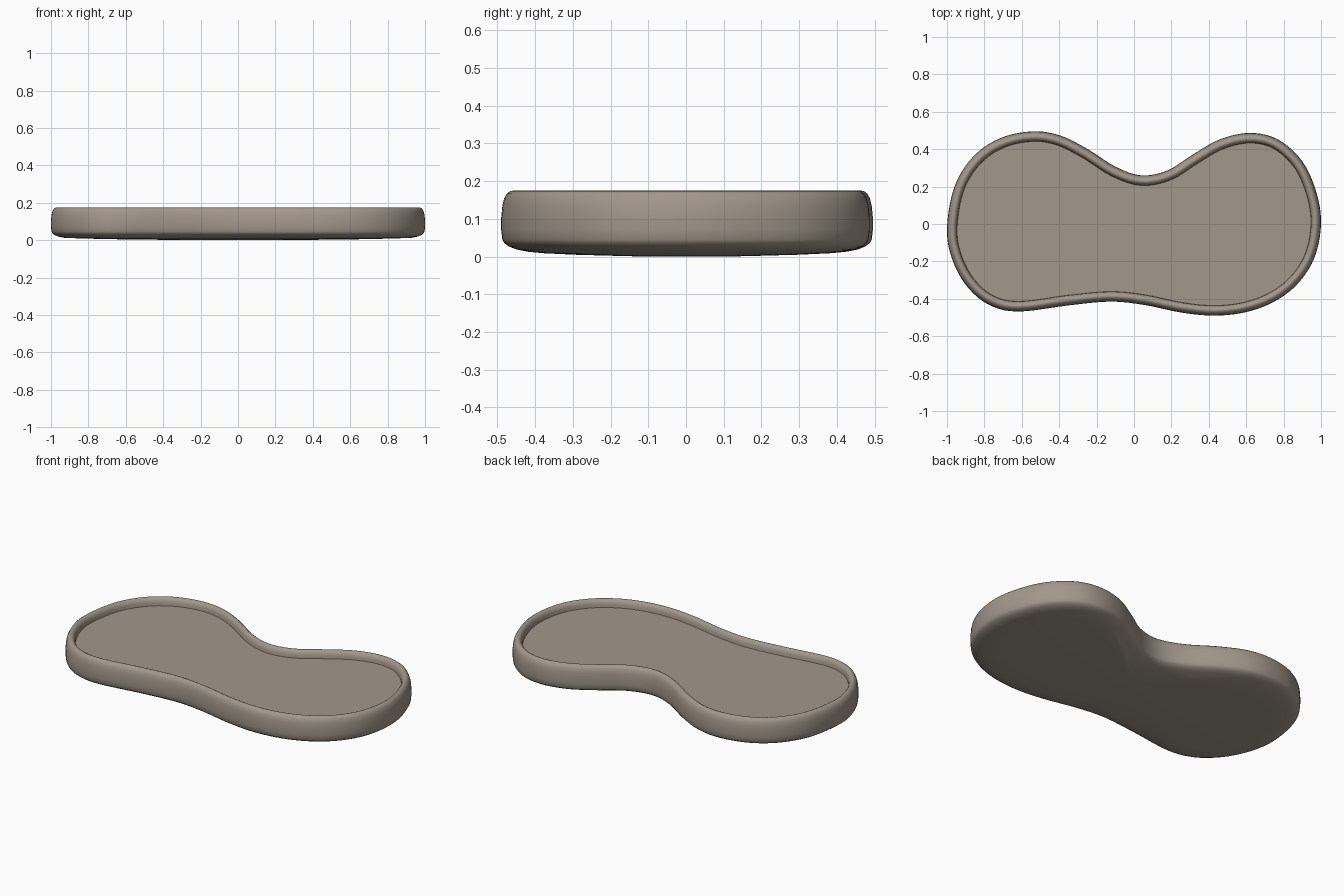
import bpy, bmesh, math
from mathutils import Vector

if "Cube" in bpy.data.objects:
    bpy.data.objects.remove(bpy.data.objects["Cube"])

# Outline of the tray, clockwise from the left end
outline = [(-1, -.02), (-.96, .2), (-.86, .36), (-.72, .457), (-.55, .495), (-.4, .475),
           (-.25, .402), (-.1, .307), (.04, .26), (.18, .287), (.32, .375), (.46, .453),
           (.62, .487), (.77, .452), (.9, .335), (.975, .17), (1, 0), (.965, -.18),
           (.875, -.32), (.75, -.415), (.6, -.471), (.43, -.49), (.25, -.473),
           (.05, -.432), (-.13, -.415), (-.35, -.435), (-.62, -.468), (-.78, -.43),
           (-.9, -.325), (-.975, -.18)]


def smooth_loop(points, steps):
    """Closed Catmull-Rom curve through the points."""
    p = [Vector(q) for q in points]
    n, out = len(p), []
    for i in range(n):
        a, b, c, d = p[i - 1], p[i], p[(i + 1) % n], p[(i + 2) % n]
        for s in range(steps):
            t = s / steps
            out.append(.5 * (2 * b + (c - a) * t + (2 * a - 5 * b + 4 * c - d) * t * t
                             + (3 * b - a - 3 * c + d) * t ** 3))
    return out


loop = smooth_loop(outline, 5)
count = len(loop)
normals = []
for i in range(count):
    t = (loop[(i + 2) % count] - loop[i - 2]).normalized()
    normals.append(Vector((t.y, -t.x)))   # points inward on a clockwise loop

# Cross-section rows: inset, scale about the middle, height
rows = [(.07, .35, .001), (.07, .7, .005), (.07, .9, .009), (.07, 1, .013), (.04, 1, .019),
        (.02, 1, .027), (.008, 1, .036), (.003, 1, .045),          # domed underside
        (0, 1, .07), (0, 1, .105), (.003, 1, .135), (.008, 1, .155), (.015, 1, .167),
        (.024, 1, .174), (.032, 1, .175), (.041, 1, .171), (.048, 1, .162),
        (.052, 1, .15), (.054, 1, .132)]                           # rounded rim, inner wall

bm = bmesh.new()
rings = []
for inset, k, z in rows:
    ring = []
    for p, n in zip(loop, normals):
        q = (p + n * inset) * k
        ring.append(bm.verts.new((q.x, q.y, z)))
    rings.append(ring)
for a, b in zip(rings, rings[1:]):
    for i in range(count):
        j = (i + 1) % count
        bm.faces.new((a[i], a[j], b[j], b[i]))

# Underside cap and flat tray floor
bottom = bm.verts.new((0, 0, 0))
for i in range(count):
    bm.faces.new((bottom, rings[0][(i + 1) % count], rings[0][i]))
bm.faces.new(rings[-1])
bmesh.ops.recalc_face_normals(bm, faces=bm.faces)

mesh = bpy.data.meshes.new("tray")
bm.to_mesh(mesh)
bm.free()
tray = bpy.data.objects.new("tray", mesh)
bpy.context.collection.objects.link(tray)

mat = bpy.data.materials.new("warm grey")
mat.diffuse_color = (.36, .31, .26, 1)
mat.use_nodes = True
mat.node_tree.nodes["Principled BSDF"].inputs["Base Color"].default_value = mat.diffuse_color
mesh.materials.append(mat)

bpy.context.view_layer.objects.active = tray
tray.select_set(True)
bpy.ops.object.shade_smooth_by_angle(angle=math.radians(35))
